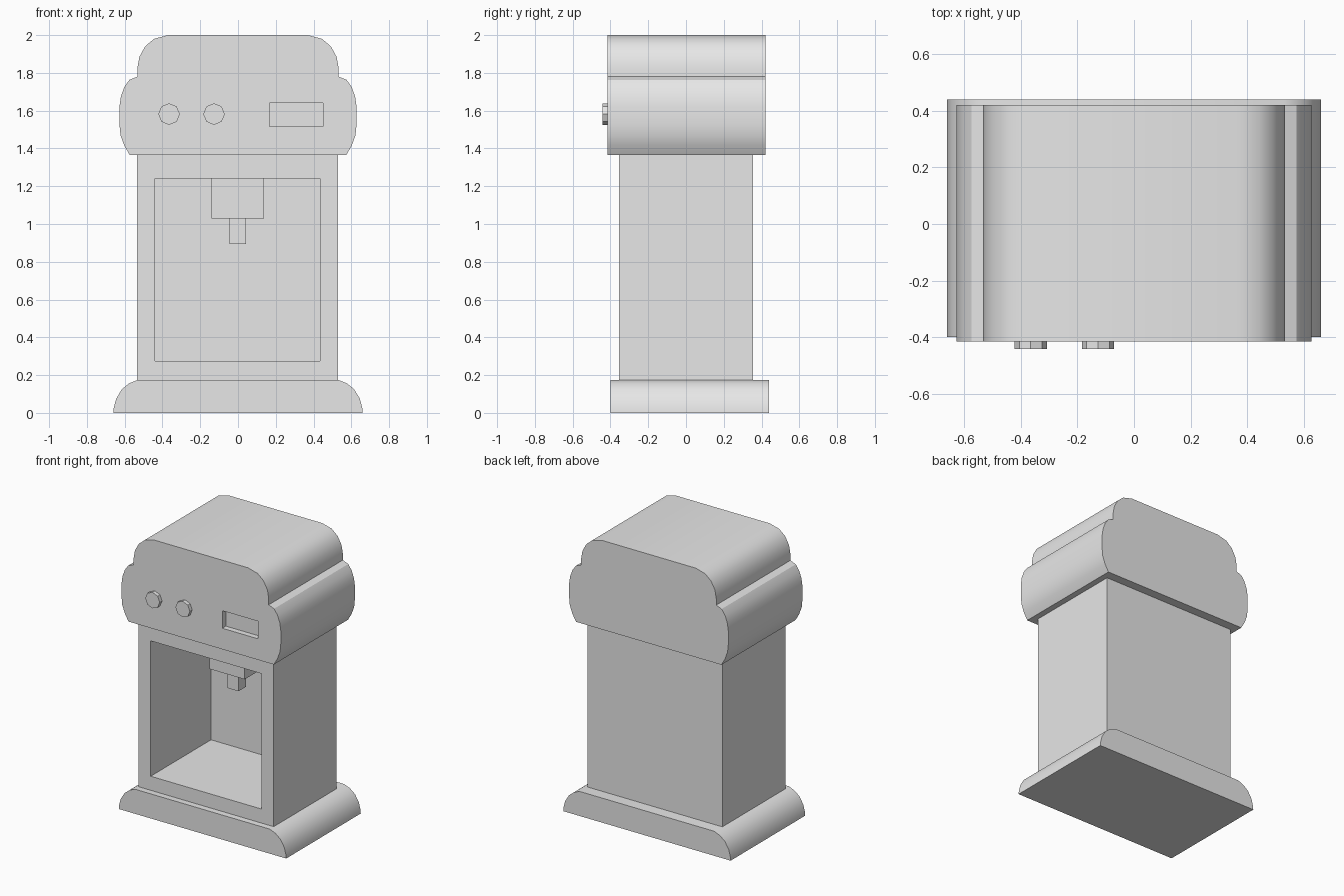
import bpy
import bmesh
from math import radians, cos, sin, pi

cube = bpy.data.objects.get("Cube")
if cube:
    bpy.data.objects.remove(cube, do_unlink=True)

# Single plain colour
grey = bpy.data.materials.new("plain_grey")
grey.use_nodes = True
grey.diffuse_color = (0.8, 0.8, 0.8, 1)
bsdf = next(n for n in grey.node_tree.nodes if n.type == 'BSDF_PRINCIPLED')
bsdf.inputs["Base Color"].default_value = (0.8, 0.8, 0.8, 1)


def prism(name, outline, y0, y1):
    """Extrude an x-z outline from y0 to y1."""
    bm = bmesh.new()
    face = bm.faces.new([bm.verts.new((x, y0, z)) for x, z in outline])
    ext = bmesh.ops.extrude_face_region(bm, geom=[face], use_keep_orig=True)
    verts = [g for g in ext["geom"] if isinstance(g, bmesh.types.BMVert)]
    bmesh.ops.translate(bm, vec=(0, y1 - y0, 0), verts=verts)
    bmesh.ops.recalc_face_normals(bm, faces=bm.faces)
    mesh = bpy.data.meshes.new(name)
    bm.to_mesh(mesh)
    bm.free()
    mesh.materials.append(grey)
    obj = bpy.data.objects.new(name, mesh)
    bpy.context.collection.objects.link(obj)
    return obj


def box(name, x0, x1, y0, y1, z0, z1):
    return prism(name, [(x0, z0), (x1, z0), (x1, z1), (x0, z1)], y0, y1)


def mirrored(half):
    """Close a right-hand outline with its mirror image."""
    return half + [(-x, z) for x, z in reversed(half)]


def select(obj):
    bpy.ops.object.select_all(action='DESELECT')
    obj.select_set(True)
    bpy.context.view_layer.objects.active = obj


def carve(obj, cutter):
    cutter.hide_render = True
    mod = obj.modifiers.new("recess", 'BOOLEAN')
    mod.operation = 'DIFFERENCE'
    mod.solver = 'EXACT'
    mod.object = cutter
    select(obj)
    bpy.ops.object.modifier_apply(modifier=mod.name)
    bpy.data.objects.remove(cutter, do_unlink=True)


def smooth(obj):
    select(obj)
    bpy.ops.object.shade_smooth_by_angle(angle=radians(30))


# Rounded foot
base = prism("base", mirrored([
    (0.66, 0), (0.658, 0.025), (0.645, 0.075), (0.615, 0.125),
    (0.575, 0.157), (0.53, 0.175)]), -0.40, 0.44)
smooth(base)

# Hollow body with an open dispensing bay
body = box("body", -0.535, 0.53, -0.355, 0.355, 0.175, 1.365)
carve(body, box("bay_cutter", -0.44, 0.435, -0.5, 0.325, 0.275, 1.24))

# Two-tier rounded head with a shallow display slot
head = prism("head", mirrored([
    (0.573, 1.365), (0.602, 1.415), (0.622, 1.47), (0.628, 1.53),
    (0.628, 1.62), (0.62, 1.675), (0.602, 1.725), (0.575, 1.763),
    (0.533, 1.78), (0.533, 1.825), (0.522, 1.885), (0.492, 1.94),
    (0.445, 1.98), (0.37, 2.0)]), -0.415, 0.42)
carve(head, box("slot_cutter", 0.167, 0.45, -0.5, -0.375, 1.515, 1.64))
smooth(head)

# Spout hanging from the bay ceiling
box("spout_block", -0.14, 0.137, -0.12, 0.13, 1.03, 1.245)
box("spout_nozzle", -0.045, 0.042, -0.055, 0.03, 0.895, 1.035)

# Octagonal knobs
for name, cx in (("right_knob", -0.365), ("left_knob", -0.127)):
    ring = [(cx + 0.057 * cos(i * pi / 4), 1.582 + 0.057 * sin(i * pi / 4))
            for i in range(8)]
    prism(name, ring, -0.442, -0.41)
